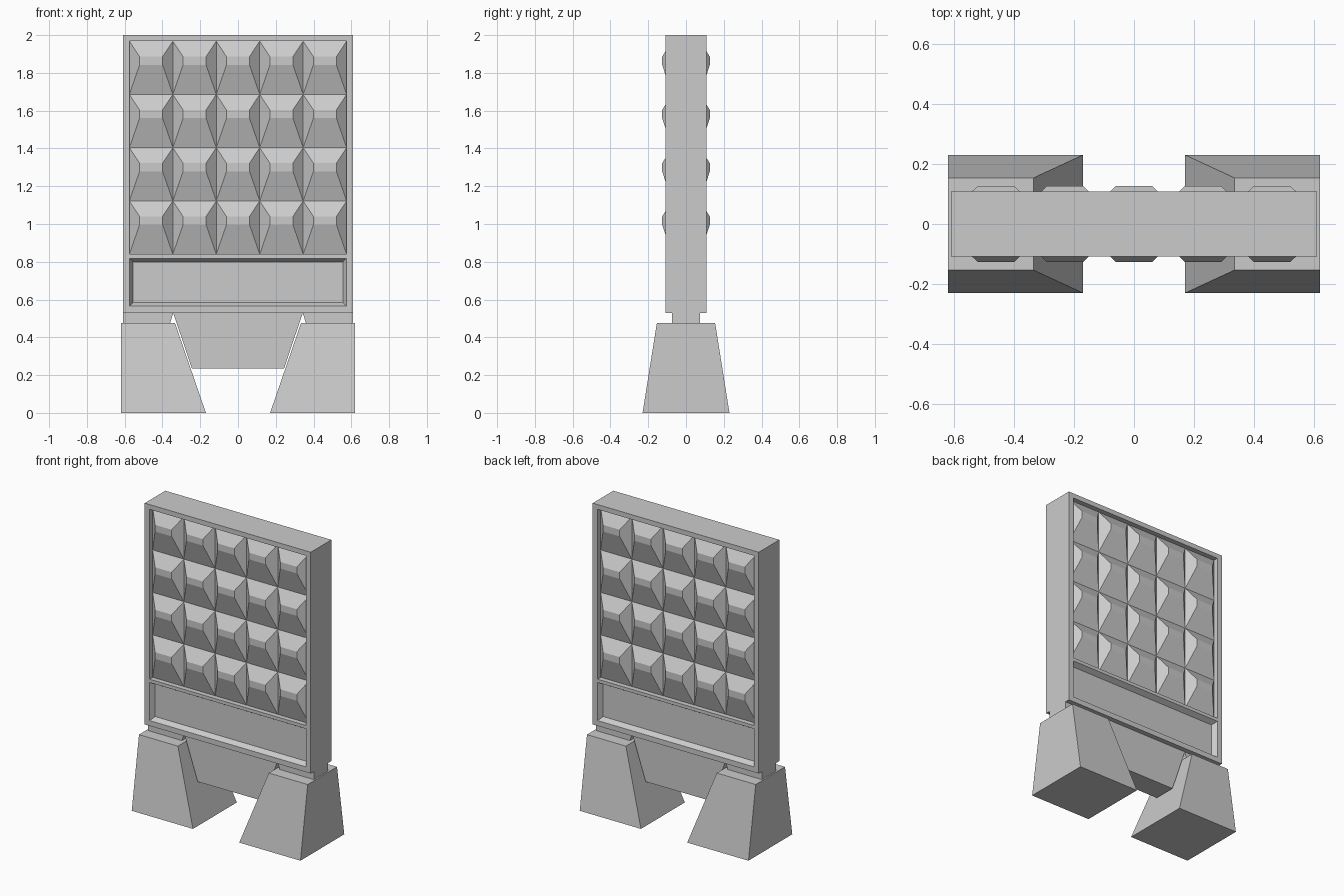
import bpy, bmesh

if "Cube" in bpy.data.objects:
    bpy.data.objects.remove(bpy.data.objects["Cube"])

PANEL_Y = 0.108   # half thickness of the frame
CORE_Y = 0.075    # half thickness inside the recesses
PEAK_Y = 0.126    # how far the tile tops stand out
IN_X = 0.575      # half width of the recesses


def finish(name, bm):
    bmesh.ops.remove_doubles(bm, verts=bm.verts, dist=1e-5)
    bmesh.ops.recalc_face_normals(bm, faces=bm.faces)
    me = bpy.data.meshes.new(name)
    bm.to_mesh(me)
    bm.free()
    ob = bpy.data.objects.new(name, me)
    bpy.context.collection.objects.link(ob)
    return ob


def face(bm, pts):
    return bm.faces.new([bm.verts.new(p) for p in pts])


def rect(x0, x1, z0, z1, y):
    return [(x0, y, z0), (x1, y, z0), (x1, y, z1), (x0, y, z1)]


def ring(bm, a, b):
    # band of quads joining two outlines
    n = len(a)
    for i in range(n):
        j = (i + 1) % n
        face(bm, [a[i], a[j], b[j], b[i]])


def prism(name, bottom, top):
    bm = bmesh.new()
    face(bm, bottom)
    face(bm, top)
    ring(bm, bottom, top)
    return finish(name, bm)


# Panel: framed slab, with patterned and plain recesses on both sides
bm = bmesh.new()
xs = [-0.61, -IN_X, IN_X, 0.61]
zs = [0.53, 0.565, 0.818, 0.84, 1.968, 2.0]
COLS, ROWS = 5, 4
cw, ch = 2 * IN_X / COLS, (zs[4] - zs[3]) / ROWS
for s in (-1, 1):
    y = s * PANEL_Y
    # frame bars
    for i in range(3):
        for k in range(5):
            if i != 1 or k not in (1, 3):
                face(bm, rect(xs[i], xs[i + 1], zs[k], zs[k + 1], y))
    # plain lower recess with sloping sides
    inner = rect(-IN_X + 0.019, IN_X - 0.019, zs[1] + 0.019, zs[2] - 0.019, s * CORE_Y)
    ring(bm, rect(-IN_X, IN_X, zs[1], zs[2], y), inner)
    face(bm, inner)
    # straight walls of the upper recess
    ring(bm, rect(-IN_X, IN_X, zs[3], zs[4], y),
         rect(-IN_X, IN_X, zs[3], zs[4], s * CORE_Y))
    # grid of cut-off pyramids
    for i in range(COLS):
        for k in range(ROWS):
            x0, z0 = -IN_X + i * cw, zs[3] + k * ch
            base = rect(x0, x0 + cw, z0, z0 + ch, s * CORE_Y)
            tip = rect(x0 + 0.054, x0 + cw - 0.054, z0 + 0.156, z0 + 0.2, s * PEAK_Y)
            ring(bm, base, tip)
            face(bm, tip)
# outer edges of the slab
for x in (xs[0], xs[-1]):
    for a, b in zip(zs, zs[1:]):
        face(bm, [(x, -PANEL_Y, a), (x, PANEL_Y, a), (x, PANEL_Y, b), (x, -PANEL_Y, b)])
for z in (zs[0], zs[-1]):
    for a, b in zip(xs, xs[1:]):
        face(bm, [(a, -PANEL_Y, z), (b, -PANEL_Y, z), (b, PANEL_Y, z), (a, PANEL_Y, z)])
finish("fence_panel", bm)

# Tapered tongue hanging between the feet
outline = [(-0.343, 0.53), (-0.244, 0.235), (0.244, 0.235), (0.343, 0.53)]
prism("centre_tongue", [(x, -CORE_Y, z) for x, z in outline],
      [(x, CORE_Y, z) for x, z in outline])

for s, side in ((-1, "left"), (1, "right")):
    # Peg joining the panel to the foot
    outline = [(0.61, 0.53), (0.343, 0.53), (0.361, 0.47), (0.61, 0.47)]
    prism(side + "_peg", [(s * x, -CORE_Y, z) for x, z in outline],
          [(s * x, CORE_Y, z) for x, z in outline])
    # Foot block, sloped on the front, back and inner sides
    lo = [(0.17, -0.23), (0.62, -0.23), (0.62, 0.23), (0.17, 0.23)]
    hi = [(0.334, -0.154), (0.62, -0.154), (0.62, 0.154), (0.334, 0.154)]
    prism(side + "_foot", [(s * x, y, 0) for x, y in lo],
          [(s * x, y, 0.477) for x, y in hi])
